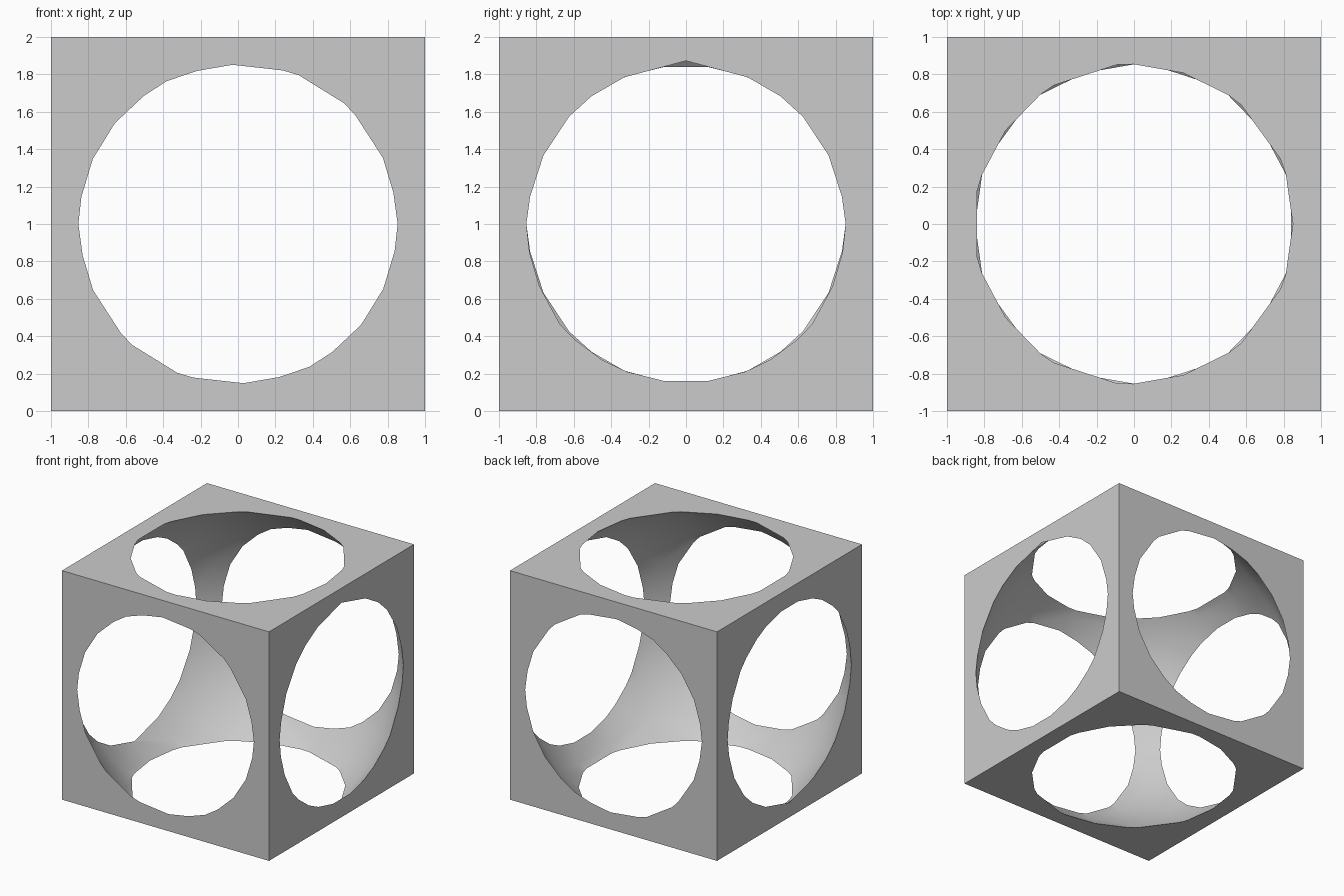
import bpy

if "Cube" in bpy.data.objects:
    bpy.data.objects.remove(bpy.data.objects["Cube"])

# Single grey colour
grey = bpy.data.materials.new("light grey")
grey.diffuse_color = (0.6, 0.6, 0.6, 1.0)
grey.use_nodes = True
grey.node_tree.nodes["Principled BSDF"].inputs["Base Color"].default_value = grey.diffuse_color

# Spherical cutter, low-poly but smooth shaded
bpy.ops.mesh.primitive_ico_sphere_add(subdivisions=3, radius=1.327, location=(0, 0, 1))
cutter = bpy.context.object
cutter.name = "sphere_cutter"
cutter.data.materials.append(grey)
cutter.data.polygons.foreach_set("use_smooth", [True] * len(cutter.data.polygons))
cutter.hide_render = True

# Cube hollowed by the sphere, leaving a round opening in every side
bpy.ops.mesh.primitive_cube_add(size=2, location=(0, 0, 1))
cube = bpy.context.object
cube.name = "hollow_cube"
cube.data.materials.append(grey)
cut = cube.modifiers.new("hollow", 'BOOLEAN')
cut.operation = 'DIFFERENCE'
cut.solver = 'EXACT'
cut.object = cutter
bpy.ops.object.modifier_apply(modifier=cut.name)
bpy.data.objects.remove(cutter, do_unlink=True)

# Smooth inside, crisp rims and cube edges
bpy.ops.object.shade_smooth_by_angle(angle=0.6)
